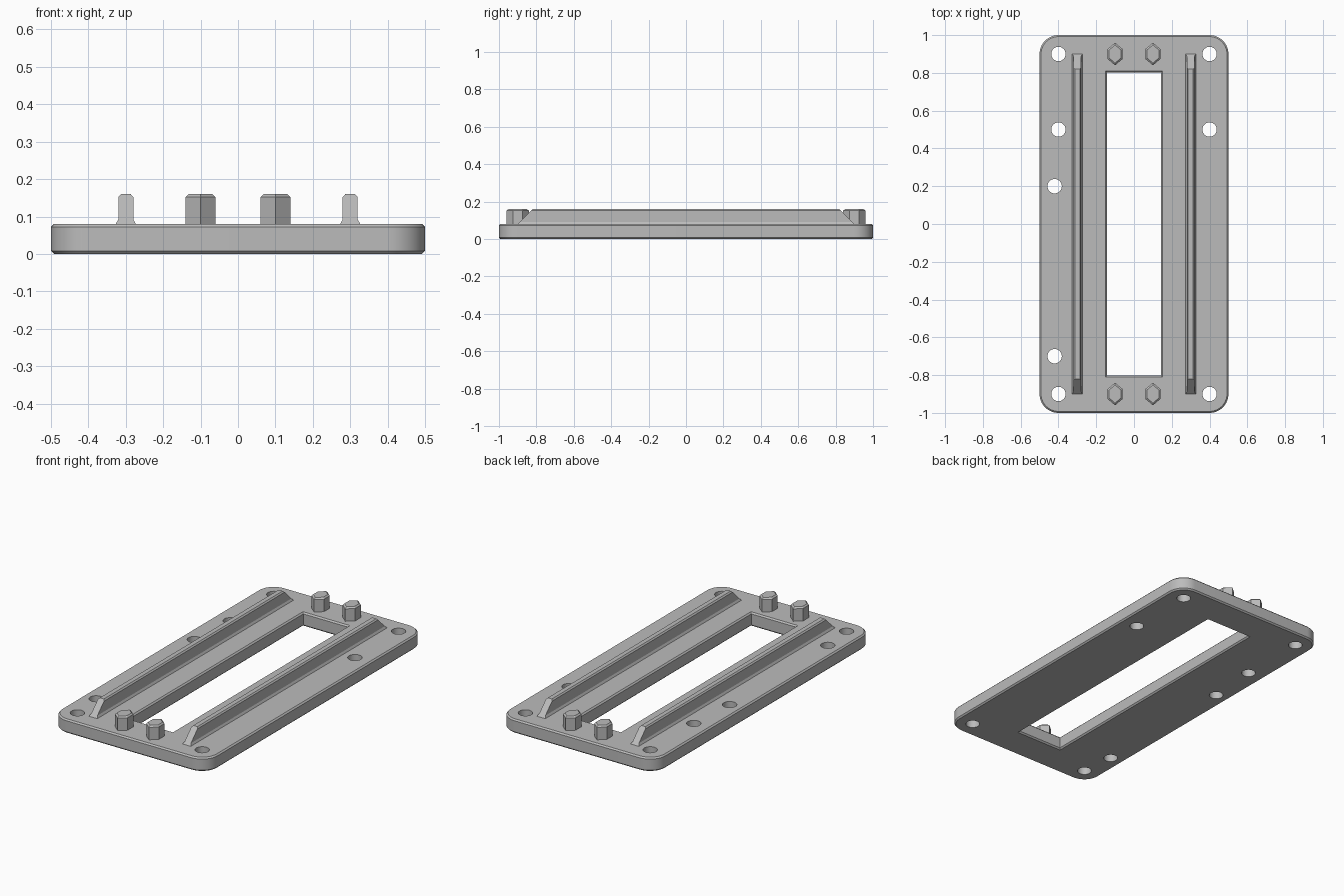
import bpy, bmesh, math

if "Cube" in bpy.data.objects:
    bpy.data.objects.remove(bpy.data.objects["Cube"], do_unlink=True)

grey = bpy.data.materials.new("mid grey")
grey.use_nodes = True
colour = (0.5, 0.5, 0.5, 1)
grey.diffuse_color = colour
grey.node_tree.nodes["Principled BSDF"].inputs["Base Color"].default_value = colour

THICK, TOP, EDGE = 0.08, 0.16, 0.008


def loft(name, rings, location=(0, 0, 0)):
    """Closed solid through equal-sized rings of points, from bottom to top."""
    bm = bmesh.new()
    loops = [[bm.verts.new(p) for p in ring] for ring in rings]
    n = len(loops[0])
    for low, high in zip(loops, loops[1:]):
        for i in range(n):
            j = (i + 1) % n
            bm.faces.new((low[i], low[j], high[j], high[i]))
    bm.faces.new(loops[0][::-1])
    bm.faces.new(loops[-1])
    bmesh.ops.recalc_face_normals(bm, faces=bm.faces)
    mesh = bpy.data.meshes.new(name)
    bm.to_mesh(mesh)
    bm.free()
    mesh.materials.append(grey)
    obj = bpy.data.objects.new(name, mesh)
    obj.location = location
    bpy.context.collection.objects.link(obj)
    return obj


def rectangle(hx, hy, z):
    return [(-hx, -hy, z), (hx, -hy, z), (hx, hy, z), (-hx, hy, z)]


def rounded(inset, z, radius=0.1, steps=12):
    ring = []
    for corner, (sx, sy) in enumerate([(1, 1), (-1, 1), (-1, -1), (1, -1)]):
        for k in range(steps + 1):
            a = (corner + k / steps) * math.pi / 2
            r = radius - inset
            ring.append((sx * (0.5 - radius) + r * math.cos(a),
                         sy * (1 - radius) + r * math.sin(a), z))
    return ring


def circle(radius, z, n=32):
    return [(radius * math.cos(math.tau * i / n), radius * math.sin(math.tau * i / n), z)
            for i in range(n)]


# Base plate with rounded corners and chamfered rims
plate = loft("base_plate", [rounded(EDGE, 0), rounded(0, EDGE),
                            rounded(0, THICK - EDGE), rounded(EDGE, THICK)])

# Cutters for the long slot (chamfered rims) and the screw holes
sx, sy, far = 0.143, 0.803, 0.02
cutters = [loft("slot_cutter", [
    rectangle(sx + EDGE + far, sy + EDGE + far, -far), rectangle(sx, sy, EDGE),
    rectangle(sx, sy, THICK - EDGE),
    rectangle(sx + EDGE + far, sy + EDGE + far, THICK + far)])]
holes = [(-0.4, 0.9), (0.4, 0.9), (-0.4, 0.5), (0.4, 0.5),
         (-0.42, 0.2), (-0.42, -0.7), (-0.4, -0.9), (0.4, -0.9)]
for x, y in holes:
    cutters.append(loft("hole_cutter", [circle(0.038, -0.05), circle(0.038, 0.15)], (x, y, 0)))

for cutter in cutters:
    mod = plate.modifiers.new("cut", "BOOLEAN")
    mod.operation, mod.solver, mod.object = "DIFFERENCE", "EXACT", cutter
bpy.context.view_layer.objects.active = plate
plate.select_set(True)
for mod in list(plate.modifiers):
    bpy.ops.object.modifier_apply(modifier=mod.name)
for cutter in cutters:
    bpy.data.objects.remove(cutter, do_unlink=True)
bpy.ops.object.shade_smooth_by_angle(angle=math.radians(30))

# Two long ribs: flared foot, chamfered top and sloping ends
for side, x in (("left", 0.3), ("right", -0.3)):
    rings = []
    for half, z in ((0.028, THICK - 0.002), (0.027, THICK), (0.02, 0.092),
                    (0.02, TOP - EDGE), (0.013, TOP)):
        rings.append(rectangle(half, 0.9 - max(z - THICK, 0), z))
    loft(side + "_rib", rings, (x, 0, 0))


# Elongated six-sided posts at both ends of the slot
def hexagon(scale, z):
    shape = [(0, -0.06), (0.04, -0.026), (0.04, 0.026),
             (0, 0.06), (-0.04, 0.026), (-0.04, -0.026)]
    return [(x * scale, y * scale, z) for x, y in shape]


for end, y in (("front", -0.9), ("back", 0.9)):
    for side, x in (("left", 0.1), ("right", -0.1)):
        loft(f"{end}_{side}_post",
             [hexagon(1, THICK - 0.002), hexagon(1, TOP - EDGE), hexagon(0.8, TOP)], (x, y, 0))
